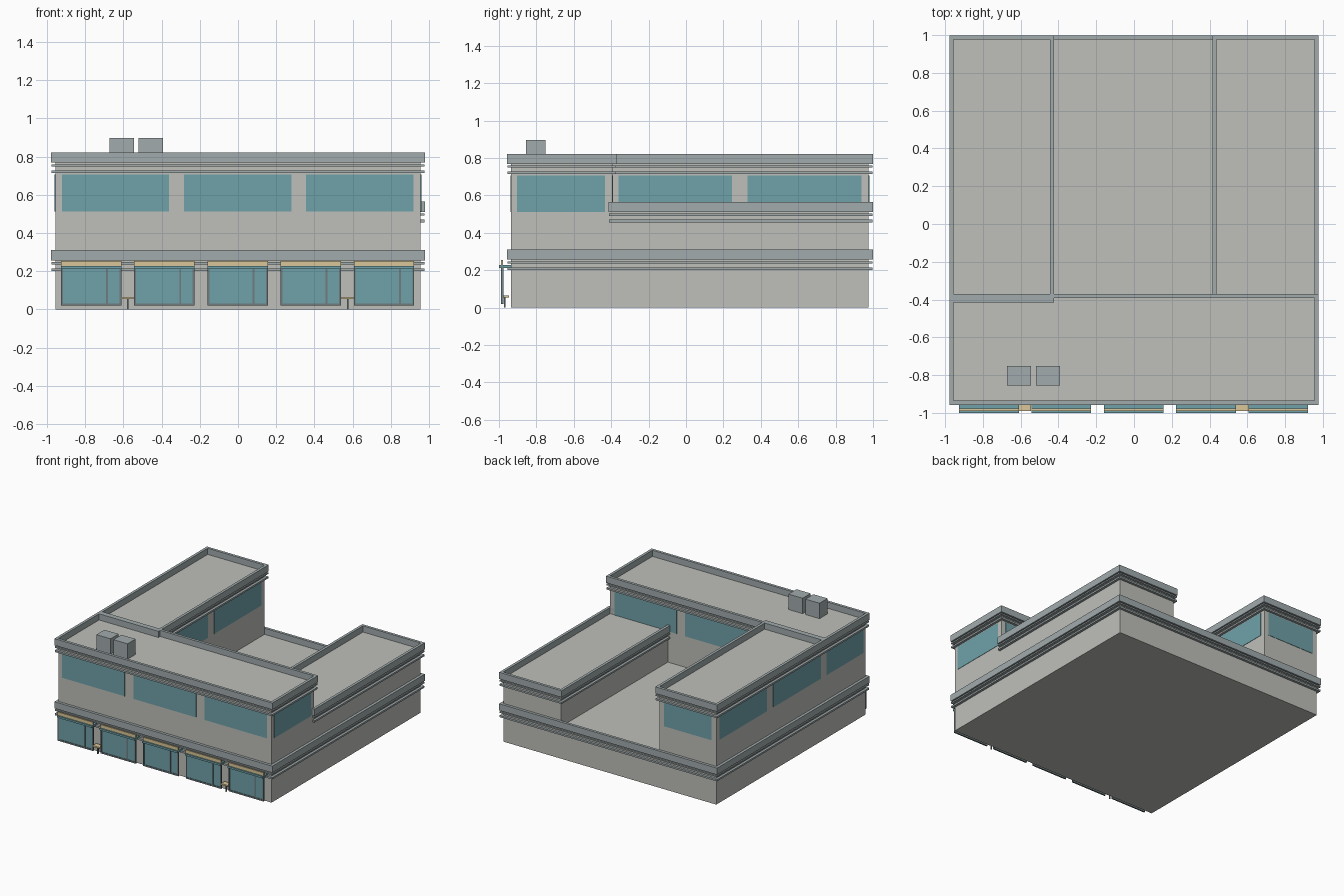
import bpy, bmesh

if "Cube" in bpy.data.objects:
    bpy.data.objects.remove(bpy.data.objects["Cube"])


def material(name, rgb):
    m = bpy.data.materials.new(name)
    m.diffuse_color = (*rgb, 1)
    m.use_nodes = True
    m.node_tree.nodes["Principled BSDF"].inputs["Base Color"].default_value = m.diffuse_color
    return m


WALL = material("plaster", (0.52, 0.53, 0.49))
TRIM = material("trim", (0.36, 0.41, 0.42))
GLASS = material("glass", (0.16, 0.36, 0.40))
FRAME = material("dark_frame", (0.16, 0.20, 0.21))
TAN = material("tan", (0.70, 0.57, 0.32))


def finish(name, bm, mat):
    bmesh.ops.recalc_face_normals(bm, faces=bm.faces)
    me = bpy.data.meshes.new(name)
    bm.to_mesh(me)
    bm.free()
    me.materials.append(mat)
    ob = bpy.data.objects.new(name, me)
    bpy.context.collection.objects.link(ob)
    return ob


def box(name, x0, x1, y0, y1, z0, z1, mat):
    bm = bmesh.new()
    bmesh.ops.create_cube(bm, size=1)
    for v in bm.verts:
        v.co = (x1 if v.co.x > 0 else x0, y1 if v.co.y > 0 else y0,
                z1 if v.co.z > 0 else z0)
    return finish(name, bm, mat)


def ring(name, x0, x1, y0, y1, z0, z1, out, mat):
    """Rectangular band around a footprint, sticking out by `out`."""
    bm = bmesh.new()
    loops = []
    for o, z in ((0, z0), (out, z0), (out, z1), (0, z1)):
        loops.append([bm.verts.new(p) for p in (
            (x0 - o, y0 - o, z), (x1 + o, y0 - o, z),
            (x1 + o, y1 + o, z), (x0 - o, y1 + o, z))])
    for i in range(4):
        a, b = loops[i], loops[(i + 1) % 4]
        for j in range(4):
            k = (j + 1) % 4
            bm.faces.new((a[j], a[k], b[k], b[j]))
    return finish(name, bm, mat)


def block(name, x0, x1, y0, y1, z0, top):
    """Building volume with parapet and two ledges below it."""
    box(name, x0, x1, y0, y1, z0, top - 0.05, WALL)
    fp = (x0, x1, y0, y1)
    ring(name + "_parapet", *fp, top - 0.054, top, 0.022, TRIM)
    ring(name + "_upper_ledge", *fp, top - 0.074, top - 0.063, 0.020, TRIM)
    ring(name + "_lower_ledge", *fp, top - 0.109, top - 0.095, 0.020, TRIM)


# Building volumes
X, YF, YB, YM = 0.956, -0.935, 0.977, -0.393
block("ground_floor", -X, X, YF, YB, 0.0, 0.31)
block("front_block", -X, X, YF, YM, 0.25, 0.822)
block("left_wing", -X, -0.446, YM, YB, 0.25, 0.822)
block("right_wing", 0.438, X, YM, YB, 0.25, 0.565)

# Upper windows, thin panes on the walls
E, Z0, Z1 = 0.003, 0.512, 0.705
for i, (a, b) in enumerate(((-0.922, -0.36), (-0.283, 0.28), (0.357, 0.917))):
    box(f"front_window_{i}", a, b, YF - E, YF, Z0, Z1, GLASS)
    if i > 0:
        box(f"courtyard_window_{i}", a, b, YM, YM + E, Z0, Z1, GLASS)
for s, side in ((-1, "left"), (1, "right")):
    xs = sorted((s * X, s * (X + E)))
    box(f"{side}_end_window", *xs, -0.904, -0.433, Z0, Z1, GLASS)
for i, (a, b) in enumerate(((-0.36, 0.247), (0.33, 0.937))):
    box(f"wing_outer_window_{i}", -X - E, -X, a, b, Z0, Z1, GLASS)
    box(f"wing_inner_window_{i}", -0.446, -0.446 + E, a, b, Z0, Z1, GLASS)
box("wing_back_window", -0.915, -0.487, YB, YB + E, Z0, Z1, GLASS)

# Shopfronts: glass, frame bars, canopy slab and sign strip
for i in range(5):
    c = -0.768 + 0.383 * i
    a, b = c - 0.158, c + 0.158
    n = f"shop_{i}_"
    y0, y1 = -0.988, -0.976
    box(n + "glass", a, b, -0.984, -0.980, 0.022, 0.222, GLASS)
    for part, p in (("left_bar", a), ("divider", a + 0.236), ("right_bar", b - 0.01)):
        box(n + part, p, p + 0.01, y0, y1, 0.02, 0.225, FRAME)
    box(n + "sill", a, b, y0, y1, 0.02, 0.032, FRAME)
    box(n + "canopy", a, b, -1.0, YF, 0.212, 0.227, GLASS)
    box(n + "sign", a, b, -0.99, -0.978, 0.227, 0.254, TAN)

# Small benches between the shopfronts
for i, c in enumerate((-0.578, 0.573)):
    box(f"bench_{i}_seat", c - 0.032, c + 0.032, -0.99, -0.946, 0.055, 0.066, TAN)
    box(f"bench_{i}_leg", c - 0.004, c + 0.004, -0.974, -0.964, 0.0, 0.055, FRAME)

# Rooftop units
for i, x in enumerate((-0.672, -0.52)):
    box(f"roof_unit_{i}", x, x + 0.127, -0.855, -0.752, 0.77, 0.897, TRIM)
